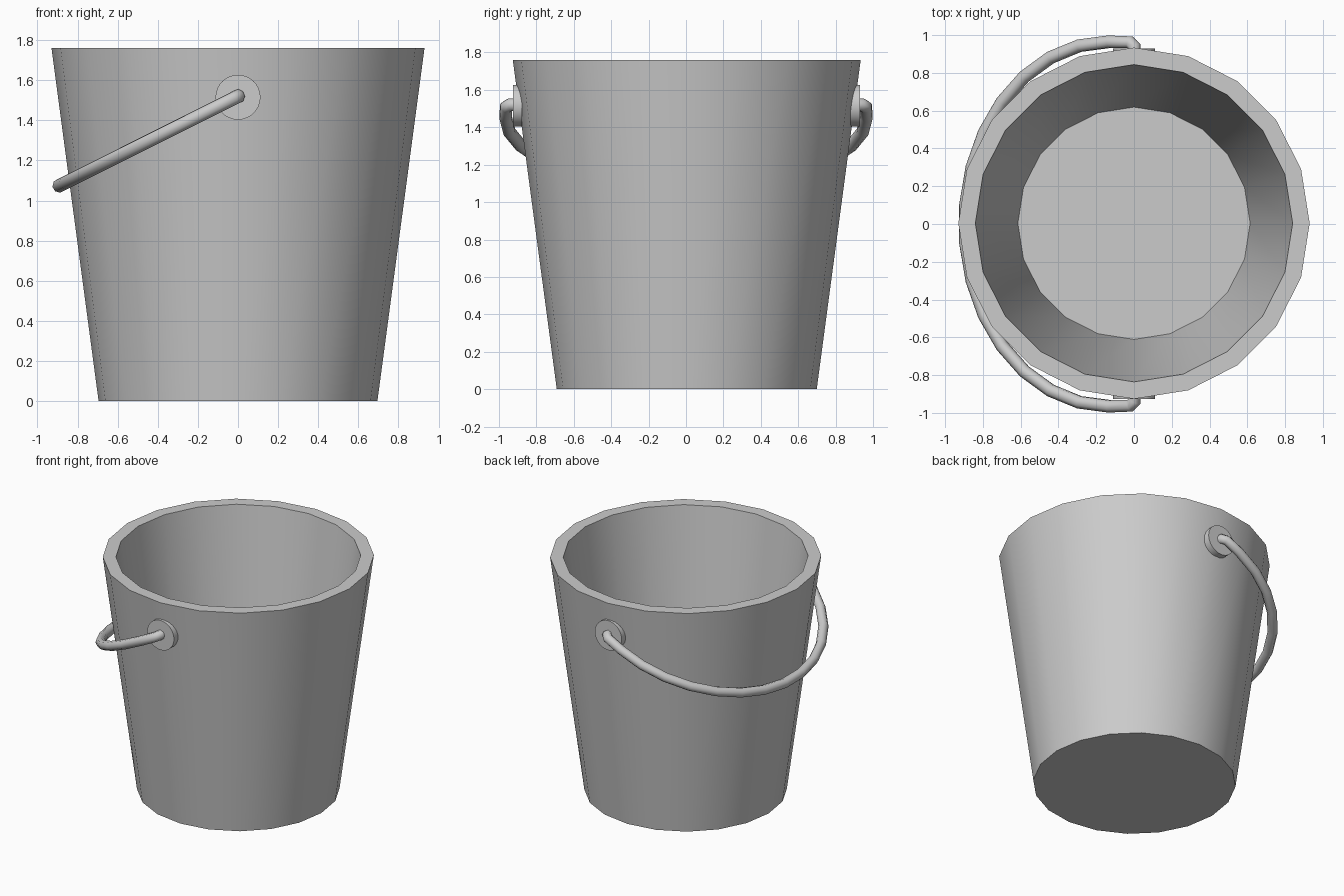
import bpy, bmesh
from math import sin, cos, pi, radians
from mathutils import Matrix

if "Cube" in bpy.data.objects:
    bpy.data.objects.remove(bpy.data.objects["Cube"])

SIDES = 20
CY = 0.004       # slight offset of the pail in y
PIVOT_Z = 1.52


def smooth(obj, angle=35):
    bpy.ops.object.select_all(action='DESELECT')
    obj.select_set(True)
    bpy.context.view_layer.objects.active = obj
    bpy.ops.object.shade_smooth_by_angle(angle=radians(angle))


def add_mesh(name, bm):
    bmesh.ops.recalc_face_normals(bm, faces=bm.faces)
    mesh = bpy.data.meshes.new(name)
    bm.to_mesh(mesh)
    bm.free()
    obj = bpy.data.objects.new(name, mesh)
    bpy.context.collection.objects.link(obj)
    smooth(obj)
    return obj


# Tapered pail: outer wall, rim, inner wall, closed at base and floor
bm = bmesh.new()
profile = [(0.695, 0), (0.93, 1.76), (0.84, 1.76), (0.615, 0.075)]
rings = [[bm.verts.new((r * cos(2 * pi * i / SIDES), CY + r * sin(2 * pi * i / SIDES), z))
          for i in range(SIDES)] for r, z in profile]
for a, b in zip(rings, rings[1:]):
    for i in range(SIDES):
        j = (i + 1) % SIDES
        bm.faces.new((a[i], a[j], b[j], b[i]))
bm.faces.new(rings[0])
bm.faces.new(rings[-1])
add_mesh("pail_body", bm)

# Round mounting discs on both sides
for side, label in ((-1, "front"), (1, "back")):
    bm = bmesh.new()
    place = Matrix.Translation((0, side * 0.903 + CY * 0.5, PIVOT_Z - 0.005)) @ Matrix.Rotation(pi / 2, 4, 'X')
    bmesh.ops.create_cone(bm, cap_ends=True, segments=32, radius1=0.112,
                          radius2=0.112, depth=0.05, matrix=place)
    add_mesh(label + "_mount_disc", bm)

# Handle path in its own plane (u away from the pivot, v sideways)
half = [(0, 0.90), (-0.002, 0.94), (0.025, 0.962)]
arc = [(0.146 + 0.855 * sin(t), 0.965 * cos(t))
       for t in (pi * i / 15 for i in range(16))]
path = half + arc + [(u, -v) for u, v in reversed(half)]
tilt = radians(26.6)

curve = bpy.data.curves.new("handle", 'CURVE')
curve.dimensions = '3D'
curve.bevel_depth = 0.035
curve.bevel_resolution = 2
curve.use_fill_caps = True
spline = curve.splines.new('POLY')
spline.points.add(len(path) - 1)
for p, (u, v) in zip(spline.points, path):
    p.co = (-u * cos(tilt), v, PIVOT_Z - u * sin(tilt), 1)
handle = bpy.data.objects.new("handle", curve)
bpy.context.collection.objects.link(handle)
bpy.ops.object.select_all(action='DESELECT')
handle.select_set(True)
bpy.context.view_layer.objects.active = handle
bpy.ops.object.convert(target='MESH')
smooth(bpy.context.view_layer.objects.active, 50)
